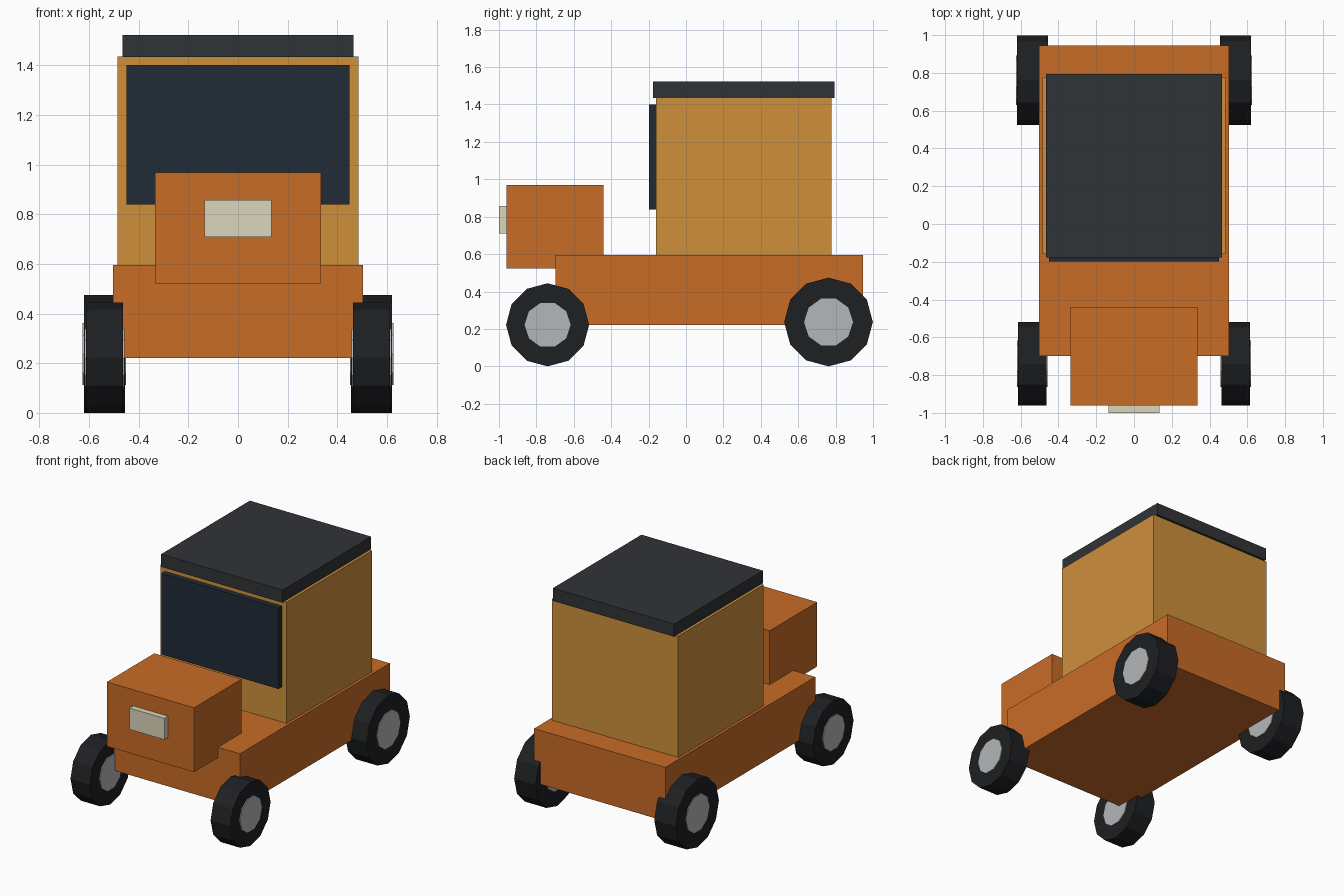
import bpy
import math

if "Cube" in bpy.data.objects:
    bpy.data.objects.remove(bpy.data.objects["Cube"])


def material(name, rgb):
    m = bpy.data.materials.new(name)
    m.diffuse_color = (*rgb, 1)
    m.use_nodes = True
    m.node_tree.nodes["Principled BSDF"].inputs["Base Color"].default_value = m.diffuse_color
    return m


ORANGE = material("orange", (0.58, 0.15, 0.02))
AMBER = material("amber", (0.62, 0.28, 0.045))
DARK = material("dark_grey", (0.03, 0.033, 0.038))
GLASS = material("glass", (0.015, 0.024, 0.037))
RUBBER = material("rubber", (0.013, 0.014, 0.016))
METAL = material("metal", (0.46, 0.47, 0.48))
CREAM = material("cream", (0.72, 0.67, 0.51))


def box(name, half_x, y, z, mat):
    """Box centred on x = 0, spanning the given y and z ranges."""
    bpy.ops.mesh.primitive_cube_add(size=1, location=(0, sum(y) / 2, sum(z) / 2))
    ob = bpy.context.object
    ob.name = name
    ob.scale = (2 * half_x, y[1] - y[0], z[1] - z[0])
    bpy.ops.object.transform_apply(location=False, rotation=False, scale=True)
    ob.data.materials.append(mat)


def disc(name, sides, radius, width, loc, mat):
    """Cylinder lying along x, with a corner pointing along y."""
    bpy.ops.mesh.primitive_cylinder_add(vertices=sides, radius=radius, depth=width,
                                        location=loc, rotation=(0, math.pi / 2, 0))
    ob = bpy.context.object
    ob.name = name
    ob.data.materials.append(mat)


# Body
box("chassis", 0.504, (-0.698, 0.946), (0.221, 0.595), ORANGE)
box("hood", 0.335, (-0.96, -0.44), (0.522, 0.969), ORANGE)
box("headlight", 0.134, (-1.0, -0.95), (0.709, 0.857), CREAM)

# Cabin
box("cabin", 0.485, (-0.16, 0.779), (0.59, 1.436), AMBER)
box("windscreen", 0.449, (-0.198, -0.15), (0.839, 1.401), GLASS)
box("roof", 0.466, (-0.177, 0.795), (1.434, 1.522), DARK)

# Wheels: axle y, tyre radius, tyre width, hub radius, hub width
for end, y, r, w, hub_r, hub_w in (("front", -0.74, 0.222, 0.15, 0.123, 0.162),
                                   ("rear", 0.762, 0.237, 0.165, 0.131, 0.175)):
    for side, s in (("left", 1), ("right", -1)):
        loc = (s * 0.538, y, r)
        disc(f"{end}_{side}_tyre", 12, r, w, loc, RUBBER)
        disc(f"{end}_{side}_hub", 10, hub_r, hub_w, loc, METAL)
